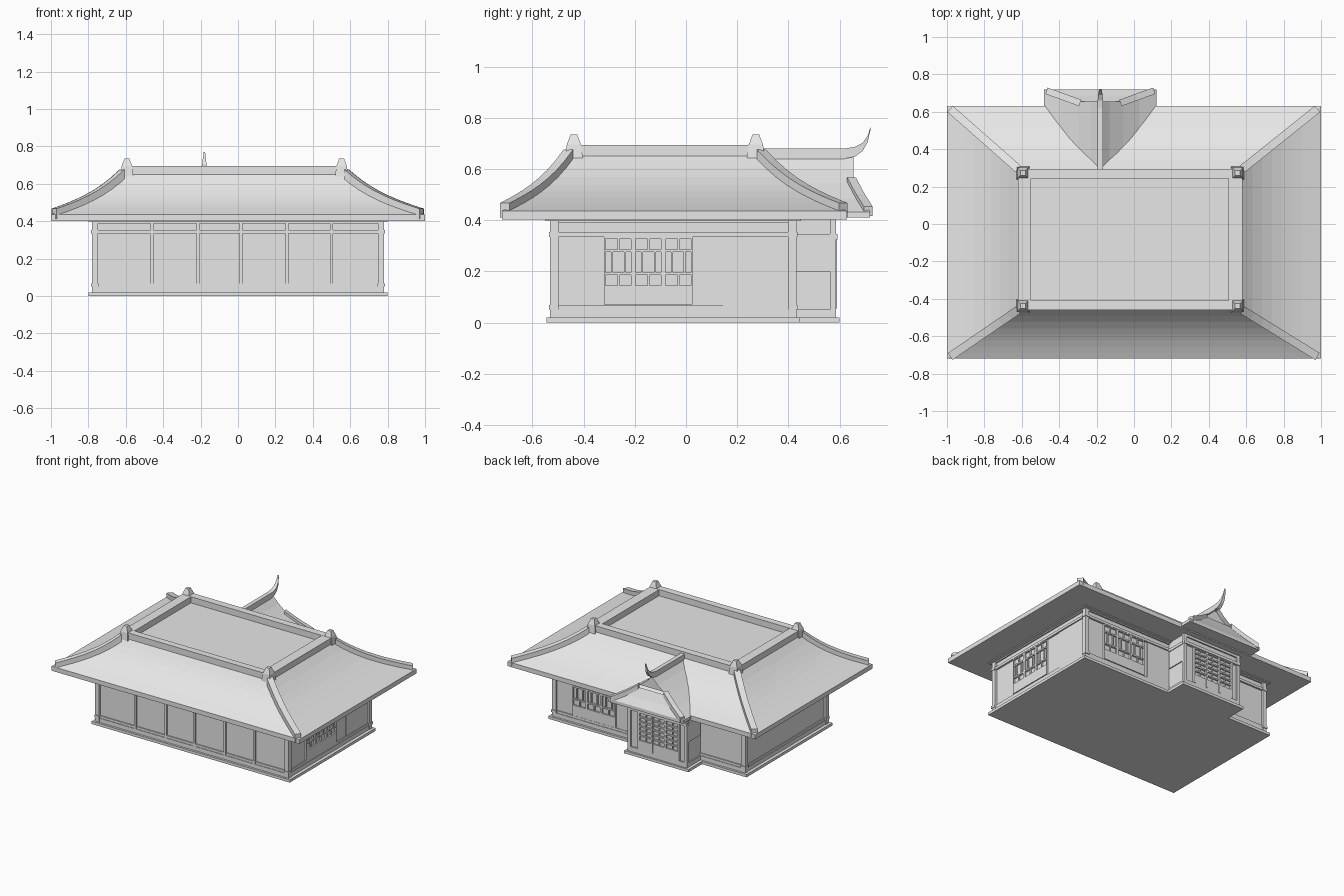
import bpy, bmesh
from mathutils import Vector

if "Cube" in bpy.data.objects:
    bpy.data.objects.remove(bpy.data.objects["Cube"], do_unlink=True)

grey = bpy.data.materials.new("plain_grey")
grey.use_nodes = True
grey.diffuse_color = (0.8, 0.8, 0.8, 1)
grey.node_tree.nodes["Principled BSDF"].inputs["Base Color"].default_value = (0.8, 0.8, 0.8, 1)


def finish(name, bm):
    bmesh.ops.recalc_face_normals(bm, faces=bm.faces)
    mesh = bpy.data.meshes.new(name)
    bm.to_mesh(mesh)
    bm.free()
    mesh.materials.append(grey)
    obj = bpy.data.objects.new(name, mesh)
    bpy.context.collection.objects.link(obj)


def bridge(bm, rings, caps=True):
    """Skin a list of equal closed rings of points."""
    loops = [[bm.verts.new(p) for p in ring] for ring in rings]
    n = len(loops[0])
    for a, b in zip(loops, loops[1:]):
        for i in range(n):
            j = (i + 1) % n
            bm.faces.new((a[i], a[j], b[j], b[i]))
    if caps:
        bm.faces.new(loops[0])
        bm.faces.new(loops[-1])


def rect(x0, x1, y0, y1, z):
    return [(x0, y0, z), (x1, y0, z), (x1, y1, z), (x0, y1, z)]


def boxes(name, specs):
    bm = bmesh.new()
    for x0, x1, y0, y1, z0, z1 in specs:
        bridge(bm, [rect(x0, x1, y0, y1, z0), rect(x0, x1, y0, y1, z1)])
    finish(name, bm)


def on_wall(name, axis, plane, out, parts):
    """Boxes given as (u0, u1, z0, z1, depth), standing out from a wall plane."""
    specs = []
    for u0, u1, z0, z1, d in parts:
        a, b = sorted((plane - out * 0.005, plane + out * d))
        specs.append((a, b, u0, u1, z0, z1) if axis == "x" else (u0, u1, a, b, z0, z1))
    boxes(name, specs)


def sweep(name, path, width, low, high):
    """Beam with a rectangular section along a path of (point, scale) pairs."""
    start, end = Vector(path[0][0]), Vector(path[-1][0])
    side = (end - start).cross(Vector((0, 0, 1))).normalized() * width / 2
    bm = bmesh.new()
    rings = []
    for p, s in path:
        p = Vector(p)
        lo, hi = Vector((0, 0, low * s)), Vector((0, 0, high * s))
        rings.append([p - side * s + lo, p + side * s + lo, p + side * s + hi, p - side * s + hi])
    bridge(bm, rings)
    finish(name, bm)


# Floor slab and wall core
L, R, F, B = -0.765, 0.765, -0.518, 0.418
PL, PR, PB = -0.42, 0.06, 0.575
boxes("floor_slab", [(-0.8, 0.8, -0.545, 0.445, 0, 0.02)])
boxes("porch_floor", [(PL - 0.02, PR + 0.02, 0.4, 0.6, 0, 0.02)])
boxes("wall_core", [(L, R, F, B, 0.01, 0.41)])
boxes("porch_core", [(PL + 0.01, PR - 0.01, 0.4, PB, 0.01, 0.42)])
boxes("corner_posts", [(x - 0.016, x + 0.016, y - 0.016, y + 0.016, 0.015, 0.405)
                       for x in (L, R) for y in (F + 0.003, B - 0.003)])

# Horizontal rails on all four walls
rails = [(0.02, 0.05, 0.012), (0.05, 0.067, 0.008), (0.335, 0.353, 0.014), (0.388, 0.405, 0.01)]
for name, axis, plane, out, u0, u1 in (("front_rails", "y", F, -1, L, R), ("back_rails", "y", B, 1, L, R),
                                       ("left_rails", "x", R, 1, F, B), ("right_rails", "x", L, -1, F, B)):
    on_wall(name, axis, plane, out, [(u0, u1, a, b, d) for a, b, d in rails])
boxes("rail_ends", [(x - 0.02, x + 0.02, y - 0.018, y + 0.018, z, z + 0.018)
                    for x in (L, R) for y in (F, B) for z in (0.05, 0.335)])

# Front bay posts
on_wall("front_bay_posts", "y", F, -1,
        [(x - 0.008, x + 0.008, 0.02, 0.4, 0.013) for x in (-0.46, -0.215, 0.015, 0.263, 0.5)])


# Lattice windows: three columns of panes above a solid panel
def window(name, axis, plane, out, u0):
    d, w, pitch = 0.012, 0.1, 0.117
    parts = [(u0, u0 + 0.345, a, b, d) for a, b in
             ((0.07, 0.145), (0.185, 0.195), (0.275, 0.286), (0.327, 0.335))]
    for c in range(3):
        u = u0 + 0.006 + c * pitch
        parts.append((u - 0.011 if c else u0, u, 0.07, 0.335, d))
        parts.append((u + w, u + w + 0.006, 0.07, 0.335, d))
        for a, b, fractions in ((0.145, 0.185, [0.5]), (0.195, 0.275, [0.25, 0.75]), (0.286, 0.327, [0.5])):
            parts += [(u + w * f - 0.004, u + w * f + 0.004, a, b, d - 0.002) for f in fractions]
    on_wall(name, axis, plane, out, parts)


window("left_window", "x", R, 1, -0.32)
window("back_window", "y", B, 1, 0.27)
on_wall("left_sliding_panel", "x", R, 1, [(0.145, 0.4, 0.067, 0.335, 0.005)])
on_wall("back_sliding_panel", "y", B, 1, [(0.06, 0.24, 0.067, 0.335, 0.005)])
on_wall("right_sliding_panel", "x", L, -1, [(-0.27, 0.4, 0.067, 0.335, 0.005)])

# Porch walls: side panels, posts and lattice door
for name, plane, out in (("porch_left_side", PR - 0.01, 1), ("porch_right_side", PL + 0.01, -1)):
    on_wall(name, "x", plane, out, [(0.43, PB, 0.02, 0.05, 0.008), (0.43, PB, 0.2, 0.325, 0.007),
                                    (0.43, PB, 0.325, 0.345, 0.012)])
boxes("porch_posts", [(x - 0.012, x + 0.012, PB - 0.012, PB + 0.012, 0.015, 0.41) for x in (PL + 0.012, PR - 0.012)])
on_wall("porch_rails", "y", PB, 1, [(PL, PR, 0.02, 0.055, 0.012), (PL, PR, 0.325, 0.345, 0.018),
                                    (PL, PR, 0.385, 0.41, 0.01)])
door = [(-0.355, -0.025, 0.055, 0.12, 0.012)]
door += [(x - 0.007, x + 0.007, 0.055, 0.325, 0.015) for x in (-0.35, -0.243, -0.137, -0.03)]
door += [(x - 0.003, x + 0.003, 0.12, 0.325, 0.009) for x in (-0.297, -0.19, -0.083)]
door += [(-0.35, -0.03, 0.148 + i * 0.034, 0.158 + i * 0.034, 0.012) for i in range(6)]
on_wall("porch_lattice_door", "y", PB, 1, door)

# Main roof: concave hipped slopes up to a flat deck
EAVE, DECK = (-1, 1, -0.72, 0.63), (-0.62, 0.58, -0.46, 0.295)


def roof_level(t):
    sides = [a + (b - a) * t for a, b in zip(EAVE, DECK)]
    return sides, 0.435 + 0.215 * (0.62 * t + 0.38 * t ** 3)


steps = [i / 8 for i in range(9)]
bm = bmesh.new()
rings = [rect(*EAVE, 0.402)]
for t in steps:
    sides, z = roof_level(t)
    rings.append(rect(*sides, z))
bridge(bm, rings)
finish("main_roof", bm)
boxes("wall_plate", [(-0.8, 0.8, -0.55, 0.45, 0.396, 0.41)])

# Hip beams and corner finials
for name, ix, iy in (("front_right", 0, 2), ("front_left", 1, 2), ("back_right", 0, 3), ("back_left", 1, 3)):
    path = []
    for t in [0.045] + steps[1:]:
        sides, z = roof_level(t)
        path.append(((sides[ix], sides[iy], z), 1))
    sweep(name + "_hip_beam", path, 0.044, -0.03, 0.026)
    sx, sy = (1 if ix == 0 else -1), (1 if iy == 2 else -1)
    cx, cy = DECK[ix] + sx * 0.026, DECK[iy] + sy * 0.022
    bm = bmesh.new()
    bridge(bm, [rect(cx - r, cx + r, cy - r, cy + r, z) for r, z in ((0.035, 0.64), (0.028, 0.695), (0.013, 0.735))])
    finish(name + "_finial", bm)

# Raised curb around the deck
x0, x1, y0, y1 = DECK
boxes("deck_curb", [(x0, x1, y0, y0 + 0.05, 0.64, 0.695), (x0, x1, y1 - 0.053, y1, 0.64, 0.695),
                    (x0, x0 + 0.07, y0, y1, 0.64, 0.694), (x1 - 0.075, x1, y0, y1, 0.64, 0.694)])

# Porch roof: curved gable above a hipped skirt
CX = -0.18
profile = [(0, 0.65, 0.655), (0.05, 0.6, 0.655), (0.12, 0.545, 0.655), (0.21, 0.483, 0.688), (0.3, 0.432, 0.72)]
bm = bmesh.new()
for s in (-1, 1):
    rows = [[bm.verts.new((CX + s * h, y, z)) for y in (0.3, ye)] for h, z, ye in profile]
    rows.append([bm.verts.new((CX + s * 0.3, y, 0.41)) for y in (0.3, 0.72)])
    for a, b in zip(rows, rows[1:]):
        bm.faces.new((a[0], a[1], b[1], b[0]))
lower = [[bm.verts.new((CX + s * h, ye, z)) for s in (-1, 1)]
         for h, z, ye in profile[2:] + [(0.3, 0.41, 0.72), (0.3, 0.41, 0.4)]]
for a, b in zip(lower, lower[1:]):
    bm.faces.new((a[0], a[1], b[1], b[0]))
gable = [(CX + s * h, 0.62, z) for s, pts in ((-1, profile[:3]), (1, profile[2:0:-1])) for h, z, _ in pts]
bm.faces.new([bm.verts.new(p) for p in gable])
bmesh.ops.remove_doubles(bm, verts=bm.verts, dist=0.0005)
finish("porch_roof", bm)

# Porch hip beams, and ridge with an upturned horn
for name, s in (("porch_left_hip", 1), ("porch_right_hip", -1)):
    sweep(name, [((CX + s * (h - 0.012), y - 0.008, z), 1) for h, z, y in profile[2:]], 0.036, -0.015, 0.022)
horn = [(0.28, 0.665, 1), (0.62, 0.665, 1), (0.66, 0.672, 0.95), (0.69, 0.69, 0.8),
        (0.71, 0.72, 0.6), (0.722, 0.765, 0.3)]
sweep("porch_ridge", [((CX, y, z), s) for y, z, s in horn], 0.03, -0.025, 0.015)
